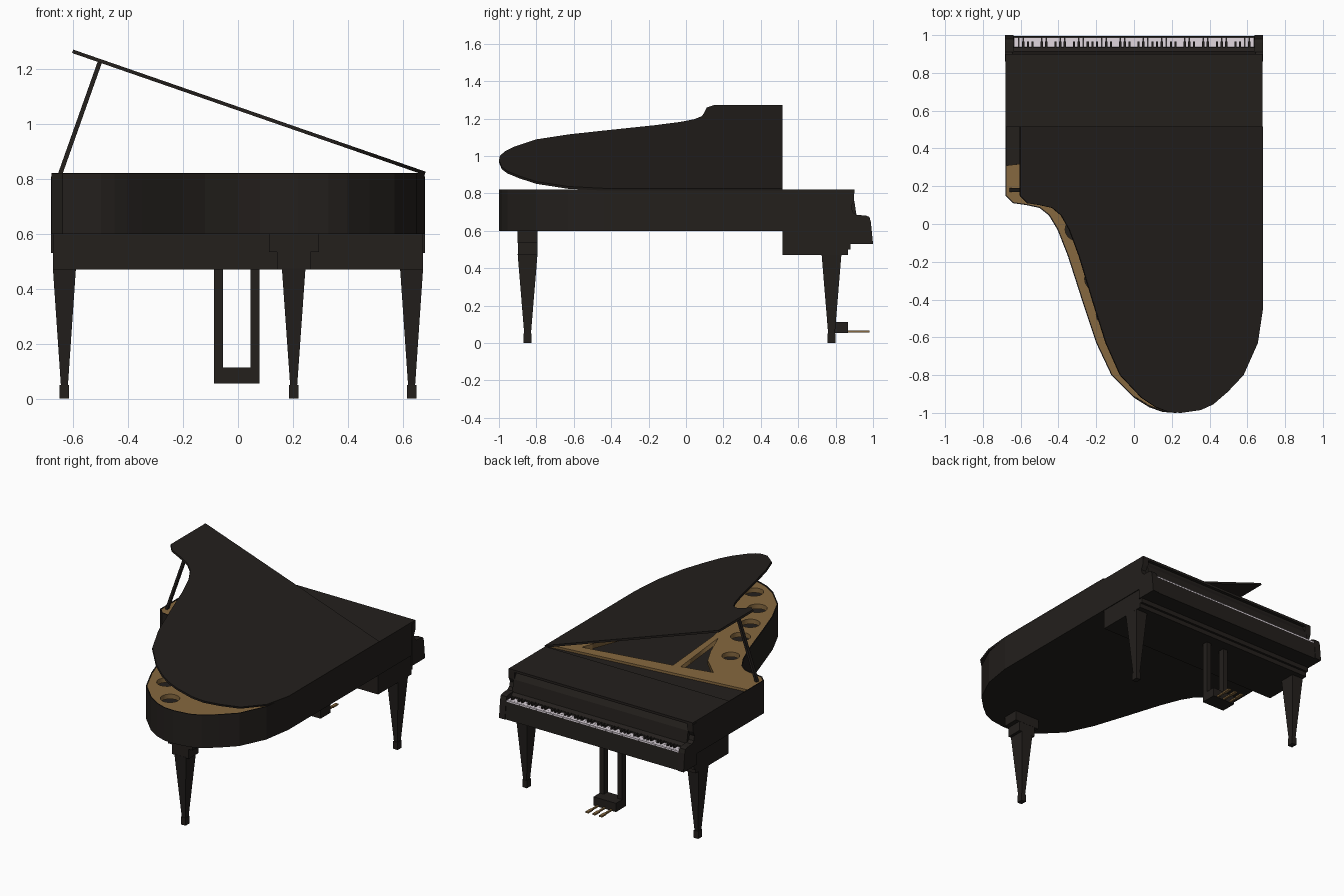
import bpy, bmesh, math
from mathutils import Matrix, Vector

if "Cube" in bpy.data.objects:
    bpy.data.objects.remove(bpy.data.objects["Cube"])


def material(name, rgb):
    m = bpy.data.materials.new(name)
    m.diffuse_color = (*rgb, 1)
    m.use_nodes = True
    m.node_tree.nodes["Principled BSDF"].inputs["Base Color"].default_value = m.diffuse_color
    return m


BLACK = material("black lacquer", (0.017, 0.014, 0.012))
GOLD = material("gold iron", (0.24, 0.14, 0.05))
IVORY = material("ivory", (0.75, 0.68, 0.74))


def finish(name, bm, mat):
    bmesh.ops.recalc_face_normals(bm, faces=bm.faces)
    me = bpy.data.meshes.new(name)
    bm.to_mesh(me)
    bm.free()
    me.materials.append(mat)
    ob = bpy.data.objects.new(name, me)
    bpy.context.collection.objects.link(ob)
    return ob


def prism(name, pts, lo, hi, mat=BLACK, axis="z"):
    """Extrude a 2D outline: (x, y) along z, or (y, z) along x."""
    bm = bmesh.new()
    place = (lambda p, h: (p[0], p[1], h)) if axis == "z" else (lambda p, h: (h, p[0], p[1]))
    a = [bm.verts.new(place(p, lo)) for p in pts]
    b = [bm.verts.new(place(p, hi)) for p in pts]
    bm.faces.new(a)
    bm.faces.new(b)
    for i in range(len(pts)):
        j = (i + 1) % len(pts)
        bm.faces.new((a[i], a[j], b[j], b[i]))
    return finish(name, bm, mat)


def boxes(name, items, mat=BLACK):
    """One mesh of boxes, each (x0, x1, y0, y1, z0, z1)."""
    bm = bmesh.new()
    for x0, x1, y0, y1, z0, z1 in items:
        c = Vector((x0 + x1, y0 + y1, z0 + z1)) / 2
        m = Matrix.Translation(c) @ Matrix.Diagonal((x1 - x0, y1 - y0, z1 - z0, 1))
        bmesh.ops.create_cube(bm, size=1, matrix=m)
    return finish(name, bm, mat)


def leg(name, x, y, top_x, top_y):
    """Square tapered leg with a small block foot."""
    bm = bmesh.new()
    rings = [(0.013, 0.018, 0.05), (top_x, top_y, 0.475)]
    verts = [[bm.verts.new((x + sx * w, y + sy * d, z))
              for sx, sy in ((-1, -1), (1, -1), (1, 1), (-1, 1))] for w, d, z in rings]
    bm.faces.new(verts[0])
    bm.faces.new(verts[1])
    for i in range(4):
        j = (i + 1) % 4
        bm.faces.new((verts[0][i], verts[0][j], verts[1][j], verts[1][i]))
    m = Matrix.Translation((x, y, 0.025)) @ Matrix.Diagonal((0.034, 0.042, 0.05, 1))
    bmesh.ops.create_cube(bm, size=1, matrix=m)
    return finish(name, bm, BLACK)


# Curved side, anticlockwise from the treble corner round the tail to the spine
CURVE = [(-0.68, 0.15), (-0.64, 0.11), (-0.57, 0.10), (-0.50, 0.085), (-0.45, 0.045),
         (-0.405, -0.03), (-0.35, -0.17), (-0.27, -0.42), (-0.20, -0.63), (-0.12, -0.80),
         (0.0, -0.92), (0.08, -0.97), (0.15, -0.995), (0.22, -1.0), (0.33, -0.985),
         (0.40, -0.955), (0.48, -0.89), (0.57, -0.80), (0.65, -0.63), (0.68, -0.44)]
OUTLINE = [(-0.68, 0.88)] + CURVE + [(0.68, 0.88)]

# Case floor (soundboard) and thin rim
prism("case_and_soundboard", OUTLINE, 0.60, 0.755)
bm = bmesh.new()
low = [bm.verts.new((x, y, 0.75)) for x, y in OUTLINE]
high = [bm.verts.new((x, y, 0.82)) for x, y in OUTLINE]
for i in range(len(OUTLINE)):
    j = (i + 1) % len(OUTLINE)
    bm.faces.new((low[i], low[j], high[j], high[i]))
rim = finish("rim", bm, BLACK)
solid = rim.modifiers.new("thickness", "SOLIDIFY")
solid.thickness = 0.006
bm = bmesh.new()
bm.from_mesh(rim.data)
if bm.faces[:][1].normal.x > 0:
    solid.offset = 1
bm.free()

# Pin block and closed front lid
prism("pin_block", [(-0.675, 0.52), (-0.675, 0.31), (0.675, 0.47), (0.675, 0.52)], 0.75, 0.80)
boxes("front_case", [(-0.675, 0.675, 0.515, 0.88, 0.75, 0.806)])
boxes("front_lid", [(-0.68, 0.68, 0.515, 0.90, 0.806, 0.822)])

# Gold plate: filled 2D curve with round holes and openings between the struts
shell = [(-0.674, 0.31)] + [(x * 0.992, y * 0.992 + 0.001) for x, y in CURVE] + [(0.674, 0.47)]
openings = [
    [(-0.36, 0.225), (-0.15, 0.27), (-0.10, -0.20), (-0.17, -0.02), (-0.23, 0.10)],
    [(-0.10, 0.28), (0.50, 0.385), (0.18, -0.45), (0.10, -0.65), (0.0, -0.48), (-0.06, -0.20)],
    [(0.57, 0.37), (0.61, 0.37), (0.61, -0.42), (0.55, -0.60), (0.42, -0.75), (0.28, -0.77),
     (0.20, -0.62), (0.24, -0.45)]]
for cx, cy, r in [(-0.31, -0.03, 0.055), (-0.20, -0.29, 0.062), (-0.14, -0.48, 0.06),
                  (-0.05, -0.68, 0.062), (0.10, -0.86, 0.06)]:
    openings.append([(cx + r * math.cos(t * math.pi / 8), cy + r * math.sin(t * math.pi / 8))
                     for t in range(16)])
cu = bpy.data.curves.new("iron_plate", "CURVE")
cu.dimensions = "2D"
cu.fill_mode = "BOTH"
cu.extrude = 0.016
for loop in [shell] + openings:
    sp = cu.splines.new("POLY")
    sp.points.add(len(loop) - 1)
    for p, (x, y) in zip(sp.points, loop):
        p.co = (x, y, 0, 1)
    sp.use_cyclic_u = True
cu.materials.append(GOLD)
plate = bpy.data.objects.new("iron_plate", cu)
plate.location.z = 0.80
bpy.context.collection.objects.link(plate)
bpy.context.view_layer.objects.active = plate
plate.select_set(True)
bpy.ops.object.convert(target="MESH")

# Raised main lid hinged along the spine, and its prop
lid = prism("main_lid", [(x - 0.68, y) for x, y in [(-0.68, 0.515)] + CURVE + [(0.68, 0.515)]],
            0, 0.013)
lid.location = (0.68, 0.815, 0)
lid.location = (0.68, 0, 0.815)
lid.rotation_euler.y = math.radians(19.1)
foot, head = Vector((-0.655, 0.18, 0.80)), Vector((-0.502, 0.18, 1.232))
prop = boxes("lid_prop", [(-0.008, 0.008, -0.011, 0.011, 0, (head - foot).length)])
prop.location = foot
prop.rotation_euler.y = math.atan2(head.x - foot.x, head.z - foot.z)

# Key bed below the case, arms, key slip and fallboard
prism("key_bed", [(0.515, 0.61), (0.515, 0.47), (0.865, 0.47), (0.865, 0.50), (0.88, 0.50),
                  (0.88, 0.61)], -0.675, 0.675, axis="x")
prism("key_slip", [(0.86, 0.53), (0.995, 0.53), (0.987, 0.645), (0.975, 0.635), (0.86, 0.635)],
      -0.645, 0.645, axis="x")
prism("fallboard", [(0.87, 0.63), (0.94, 0.63), (0.935, 0.665), (0.912, 0.68), (0.90, 0.76),
                    (0.87, 0.81)], -0.645, 0.645, axis="x")
ARM = [(0.86, 0.53), (1.0, 0.53), (0.988, 0.65), (0.98, 0.675), (0.96, 0.682), (0.91, 0.685),
       (0.892, 0.70), (0.884, 0.73), (0.898, 0.76), (0.90, 0.81), (0.86, 0.81)]
for side, s in (("left", -1), ("right", 1)):
    prism(side + "_arm", ARM, s * 0.638, s * 0.682, axis="x")

# Keys: 52 white and 36 black, bass at +x
W = 1.27 / 52
boxes("white_keys", [(0.635 - (i + 1) * W + 0.0006, 0.635 - i * W - 0.0006, 0.93, 0.987, 0.63, 0.655)
                     for i in range(52)], IVORY)
boxes("black_keys", [(0.635 - (i + 1) * W - 0.006, 0.635 - (i + 1) * W + 0.006,
                      0.93, 0.965, 0.65, 0.668)
                     for i in range(51) if i % 7 in (0, 2, 3, 5, 6)])

# Legs
for side, s in (("left", -1), ("right", 1)):
    leg(side + "_keyboard_leg", s * 0.633, 0.778, 0.042, 0.053)
leg("tail_leg", 0.203, -0.847, 0.043, 0.053)
boxes("tail_leg_block", [(0.113, 0.295, -0.90, -0.793, 0.535, 0.605),
                         (0.143, 0.265, -0.899, -0.794, 0.47, 0.54)])

# Pedal lyre and pedals
boxes("pedal_lyre", [(-0.088, -0.055, 0.76, 0.80, 0.06, 0.48), (0.046, 0.078, 0.76, 0.80, 0.06, 0.48),
                     (-0.088, 0.078, 0.76, 0.865, 0.055, 0.113)])
boxes("pedals", [(x - w, x + w, y0, y1, 0.056, 0.066) for x in (-0.055, -0.005, 0.045)
                 for w, y0, y1 in ((0.006, 0.85, 0.93), (0.010, 0.93, 0.98))], GOLD)
